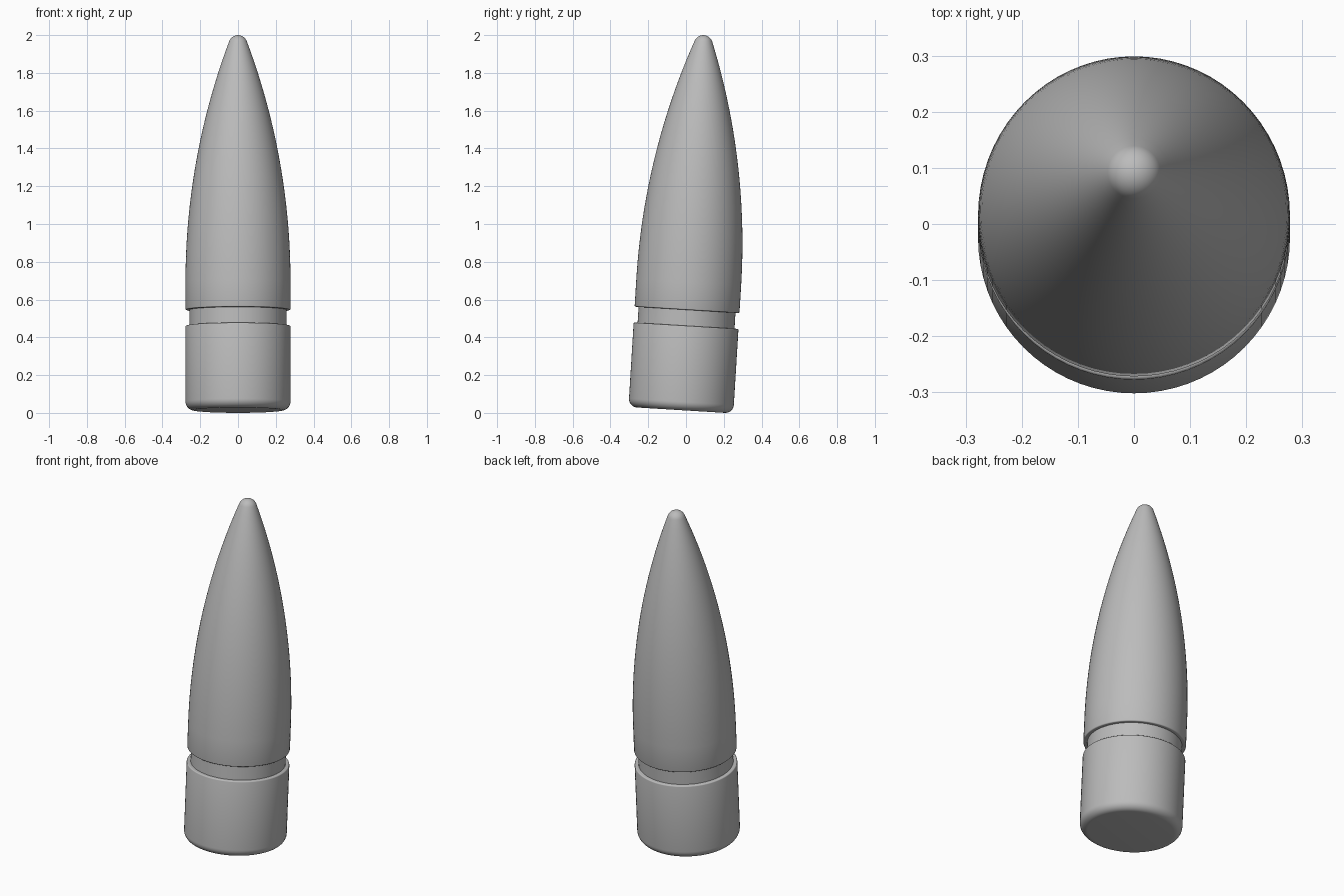
import bpy
import bmesh
from math import cos, sin, radians, pi, sqrt
from mathutils import Matrix, Vector

cube = bpy.data.objects.get("Cube")
if cube:
    bpy.data.objects.remove(cube, do_unlink=True)

RADIUS, NECK, FILLET = 0.278, 0.257, 0.045
LENGTH, TIP = 1.989, 0.05
GROOVE_LOW, GROOVE_HIGH, EDGE = 0.448, 0.532, 0.006
SHOULDER = 0.68          # height where the nose starts to taper
TILT = radians(3.5)
SIDES = 72


def arc(r, z, radius, start, end, steps):
    """Points of a circular arc in the profile plane, angles in degrees."""
    angles = [radians(start + (end - start) * i / steps) for i in range(steps + 1)]
    return [(r + radius * cos(a), z + radius * sin(a)) for a in angles]


# Rounded base and lower casing
profile = [(0, 0)]
profile += arc(RADIUS - FILLET, FILLET, FILLET, -90, 0, 8)
profile += arc(RADIUS - EDGE, GROOVE_LOW - EDGE, EDGE, 0, 90, 3)

# Groove
profile += [(NECK, GROOVE_LOW), (NECK, GROOVE_HIGH)]

# Curved nose, meeting the tip at its tangent
profile += arc(RADIUS - EDGE, GROOVE_HIGH + EDGE, EDGE, -90, 0, 3)
slope = radians(20)
nose_end = (TIP * cos(slope), LENGTH - TIP + TIP * sin(slope))
rise, drop = nose_end[1] - SHOULDER, RADIUS - nose_end[0]
bend = (rise ** 2 + drop ** 2) / (2 * drop)
for i in range(28):
    h = rise * i / 28
    profile.append((RADIUS - bend + sqrt(bend ** 2 - h ** 2), SHOULDER + h))

# Round tip
profile += arc(0, LENGTH - TIP, TIP, 20, 90, 8)

# Turn the profile around the axis
bm = bmesh.new()
verts = [bm.verts.new((r, 0, z)) for r, z in profile]
edges = [bm.edges.new(pair) for pair in zip(verts, verts[1:])]
bmesh.ops.spin(bm, geom=verts + edges, cent=(0, 0, 0), axis=(0, 0, 1),
               angle=2 * pi, steps=SIDES, use_merge=False)
bmesh.ops.remove_doubles(bm, verts=bm.verts, dist=0.0002)
bmesh.ops.recalc_face_normals(bm, faces=bm.faces)

# Lean the axis backwards and rest the base on the ground
bm.transform(Matrix.Translation(Vector((0, -0.027, 0.0144))) @ Matrix.Rotation(-TILT, 4, 'X'))
mesh = bpy.data.meshes.new("pointed_body")
bm.to_mesh(mesh)
bm.free()

# Plain grey metal
grey = bpy.data.materials.new("grey")
grey.use_nodes = True
colour = (0.5, 0.5, 0.5, 1)
grey.diffuse_color = colour
grey.node_tree.nodes["Principled BSDF"].inputs["Base Color"].default_value = colour
mesh.materials.append(grey)

body = bpy.data.objects.new("pointed_body", mesh)
bpy.context.collection.objects.link(body)
bpy.context.view_layer.objects.active = body
body.select_set(True)
bpy.ops.object.shade_smooth_by_angle(angle=radians(35))
